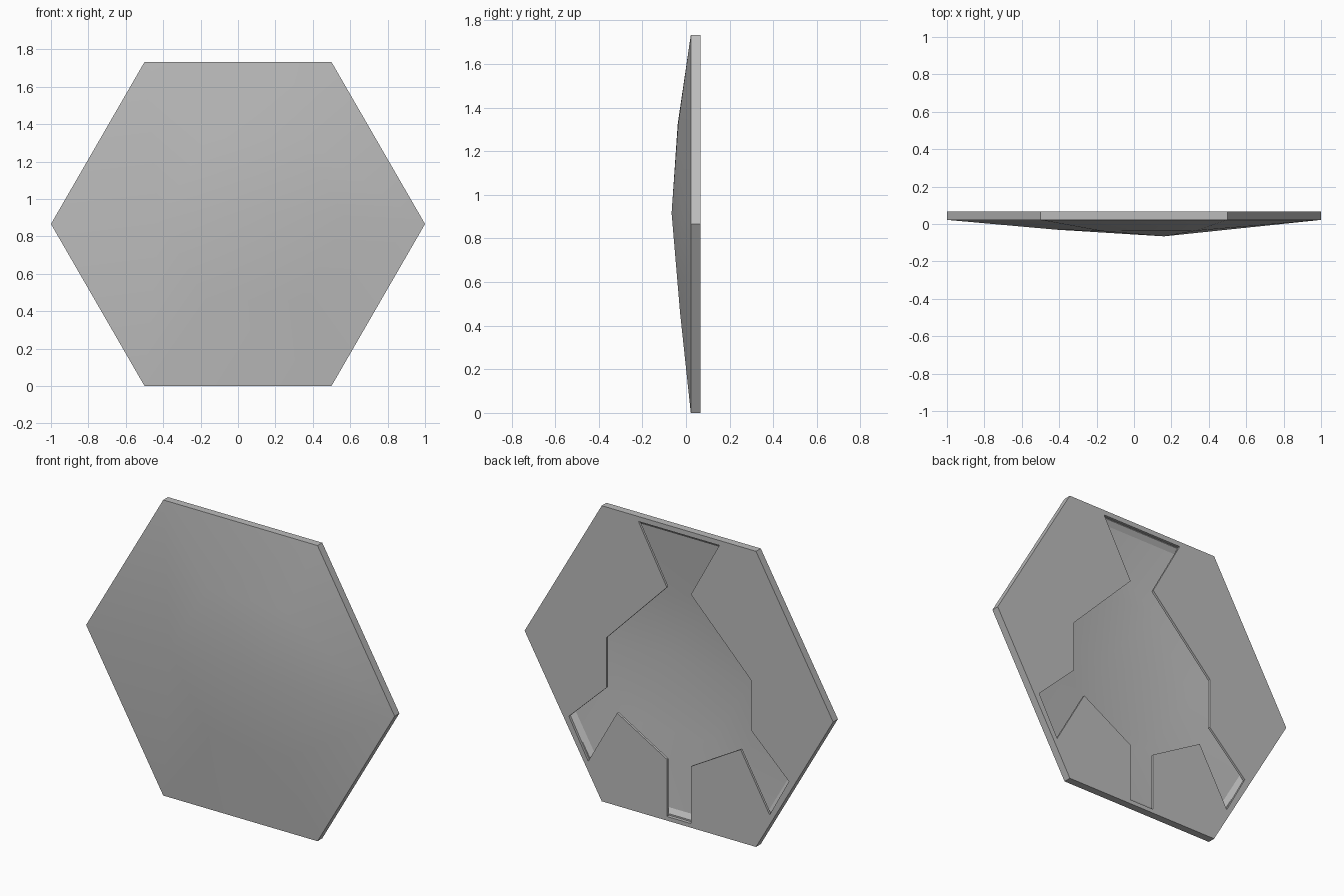
import bpy
import bmesh
from math import cos, sin, pi, radians

cube = bpy.data.objects.get("Cube")
if cube:
    bpy.data.objects.remove(cube, do_unlink=True)

MID = 3 ** 0.5 / 2          # height of the hexagon centre
APEX = (0.16, 0.05, -0.066)  # x, z from the centre, y
SWELL = [-0.022, -0.036, -0.038, -0.03, -0.026, -0.027]  # dome depth halfway to each corner

grey = bpy.data.materials.new("plain grey")
grey.use_nodes = True
colour = (0.5, 0.5, 0.5, 1)
grey.diffuse_color = colour
grey.node_tree.nodes["Principled BSDF"].inputs["Base Color"].default_value = colour


def make_object(name, bm):
    bmesh.ops.recalc_face_normals(bm, faces=bm.faces)
    mesh = bpy.data.meshes.new(name)
    bm.to_mesh(mesh)
    bm.free()
    mesh.materials.append(grey)
    obj = bpy.data.objects.new(name, mesh)
    bpy.context.collection.objects.link(obj)
    return obj


def bridge(bm, a, b):
    for i in range(len(a)):
        j = (i + 1) % len(a)
        bm.faces.new((a[i], a[j], b[j], b[i]))


def domed_hexagon(name, front_scale, front_y, lift, back_scale, back_y):
    """Hexagonal slab with an off-centre swollen front."""
    bm = bmesh.new()

    def point(x, z, y, scale):
        return bm.verts.new((x * scale, y, MID + z * scale))

    corners = [(cos(i * pi / 3), sin(i * pi / 3)) for i in range(6)]
    back = [point(x, z, back_y, back_scale) for x, z in corners]
    rim = [point(x, z, front_y, front_scale) for x, z in corners]
    ring = [point((x + APEX[0]) / 2, (z + APEX[1]) / 2, y + lift, front_scale)
            for (x, z), y in zip(corners, SWELL)]
    tip = point(APEX[0], APEX[1], APEX[2] + lift, front_scale)
    bm.faces.new(back)
    bridge(bm, back, rim)
    bridge(bm, rim, ring)
    for i in range(6):
        bm.faces.new((ring[i], ring[(i + 1) % 6], tip))
    # Triangles keep the bent dome faces predictable
    bmesh.ops.triangulate(bm, faces=[f for f in bm.faces if len(f.verts) == 4])
    return make_object(name, bm)


# Outer slab and the hollow inside it
panel = domed_hexagon("hexagonal_panel", 1, 0.022, 0, 1, 0.066)
hollow = domed_hexagon("hollow_cutter", 0.931, 0.026, 0.01, 0.972, 0.052)

# Opening in the back: one half of the outline, mirrored
half = [(0.262, 0.837), (0.078, 0.5), (0.47, 0.1), (0.47, -0.193), (0.713, -0.425),
        (0.588, -0.655), (0.40, -0.322), (0.078, -0.507), (0.078, -0.842)]
outline = half + [(-x, z) for x, z in reversed(half)]
bm = bmesh.new()
inner = [bm.verts.new((x, 0.046, MID + z)) for x, z in outline]
outer = [bm.verts.new((x, 0.1, MID + z)) for x, z in outline]
bm.faces.new(inner)
bm.faces.new(outer)
bridge(bm, inner, outer)
opening = make_object("opening_cutter", bm)

# Cut both from the slab, then drop the cutters
bpy.context.view_layer.objects.active = panel
for cutter in (hollow, opening):
    cutter.hide_render = True
    cut = panel.modifiers.new(cutter.name, "BOOLEAN")
    cut.operation = "DIFFERENCE"
    cut.solver = "EXACT"
    cut.object = cutter
    bpy.ops.object.modifier_apply(modifier=cut.name)
    bpy.data.objects.remove(cutter, do_unlink=True)

# Smooth dome, crisp rim and opening
bpy.ops.object.select_all(action="DESELECT")
panel.select_set(True)
bpy.ops.object.shade_smooth_by_angle(angle=radians(25))
